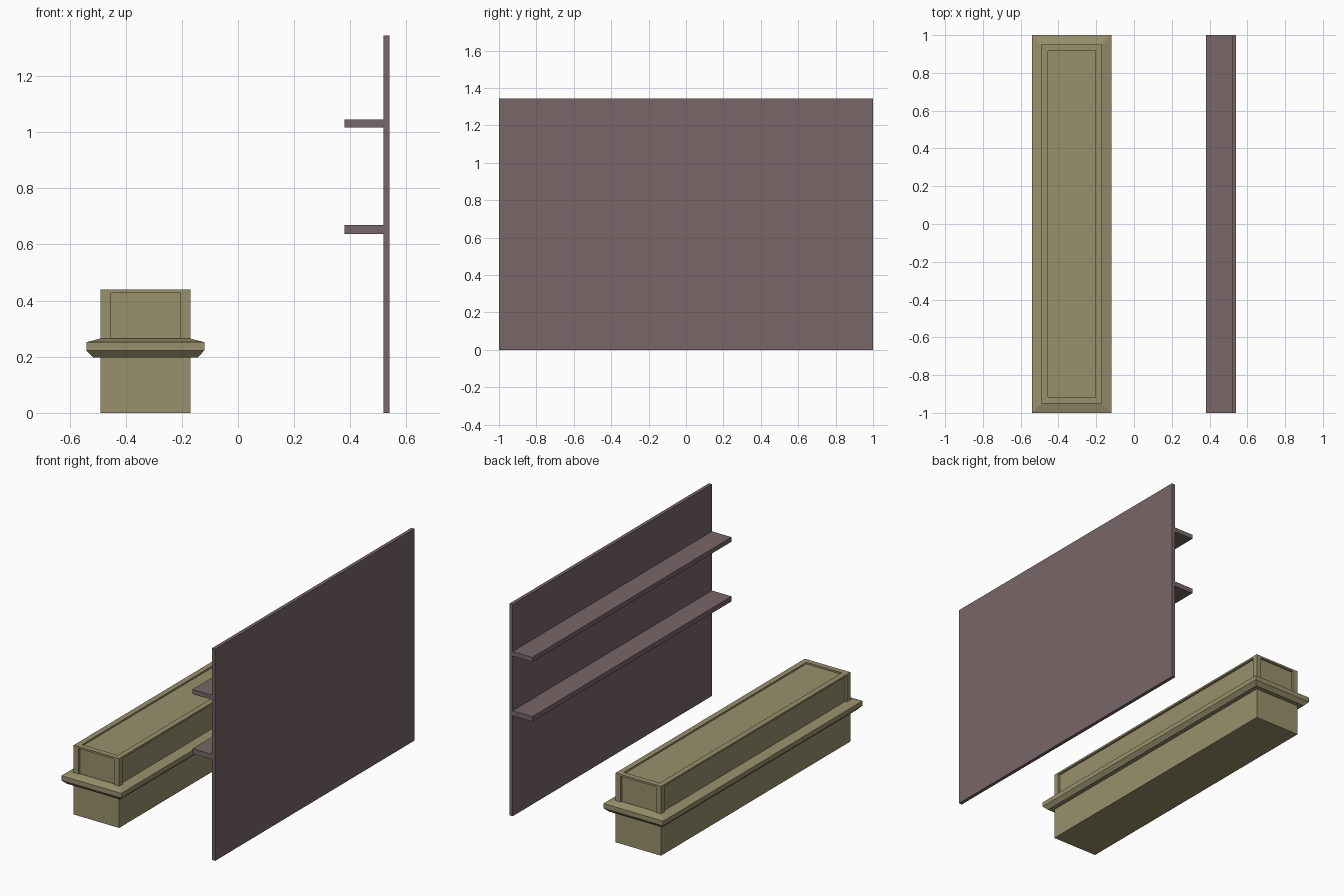
import bpy, bmesh

if "Cube" in bpy.data.objects:
    bpy.data.objects.remove(bpy.data.objects["Cube"])


def material(name, rgb):
    m = bpy.data.materials.new(name)
    m.diffuse_color = (*rgb, 1)
    m.use_nodes = True
    m.node_tree.nodes["Principled BSDF"].inputs["Base Color"].default_value = m.diffuse_color
    return m


olive = material("olive_paint", (0.32, 0.28, 0.15))
brown = material("brown_wood", (0.19, 0.135, 0.135))


def finish(name, bm, mat):
    bmesh.ops.recalc_face_normals(bm, faces=bm.faces)
    me = bpy.data.meshes.new(name)
    bm.to_mesh(me)
    bm.free()
    me.materials.append(mat)
    ob = bpy.data.objects.new(name, me)
    bpy.context.collection.objects.link(ob)
    return ob


def box(name, x, y, z, mat):
    bm = bmesh.new()
    bmesh.ops.create_cube(bm, size=1)
    for v in bm.verts:
        v.co = [lo + (c + 0.5) * (hi - lo) for c, (lo, hi) in zip(v.co, (x, y, z))]
    return finish(name, bm, mat)


X0, X1, Y = -0.49, -0.17, 0.95   # counter body footprint


def ring(name, profile, mat):
    """Sweep a closed (outward offset, height) profile round the counter footprint."""
    bm = bmesh.new()
    loops = [[bm.verts.new(p) for p in ((X0 - d, -Y - d, z), (X1 + d, -Y - d, z),
                                        (X1 + d, Y + d, z), (X0 - d, Y + d, z))]
             for d, z in profile]
    for a, b in zip(loops, loops[1:] + loops[:1]):
        for i in range(4):
            j = (i + 1) % 4
            bm.faces.new((a[i], a[j], b[j], b[i]))
    return finish(name, bm, mat)


# Counter: plinth, recessed upper core, corner posts, top frame, moulding
box("counter_base", (X0, X1), (-Y, Y), (0, 0.262), olive)
R = 0.015
box("counter_core", (X0 + R, X1 - R), (-Y + R, Y - R), (0.262, 0.43), olive)
W = 0.035
for side, x in (("left", (X0, X0 + W)), ("right", (X1 - W, X1))):
    for end, y in (("front", (-Y, -Y + W)), ("back", (Y - W, Y))):
        box(f"corner_post_{end}_{side}", x, y, (0.262, 0.43), olive)
ring("top_frame", [(0, 0.428), (0, 0.44), (-W, 0.44), (-W, 0.428)], olive)
ring("counter_moulding", [(-0.01, 0.198), (0.027, 0.198), (0.05, 0.222),
                          (0.05, 0.252), (0, 0.265), (-0.01, 0.265)], olive)

# Back wall and its two shelves
box("back_panel", (0.518, 0.54), (-1, 1), (0, 1.345), brown)
for name, z in (("lower_shelf", (0.638, 0.67)), ("upper_shelf", (1.017, 1.046))):
    box(name, (0.38, 0.518), (-1, 1), z, brown)
